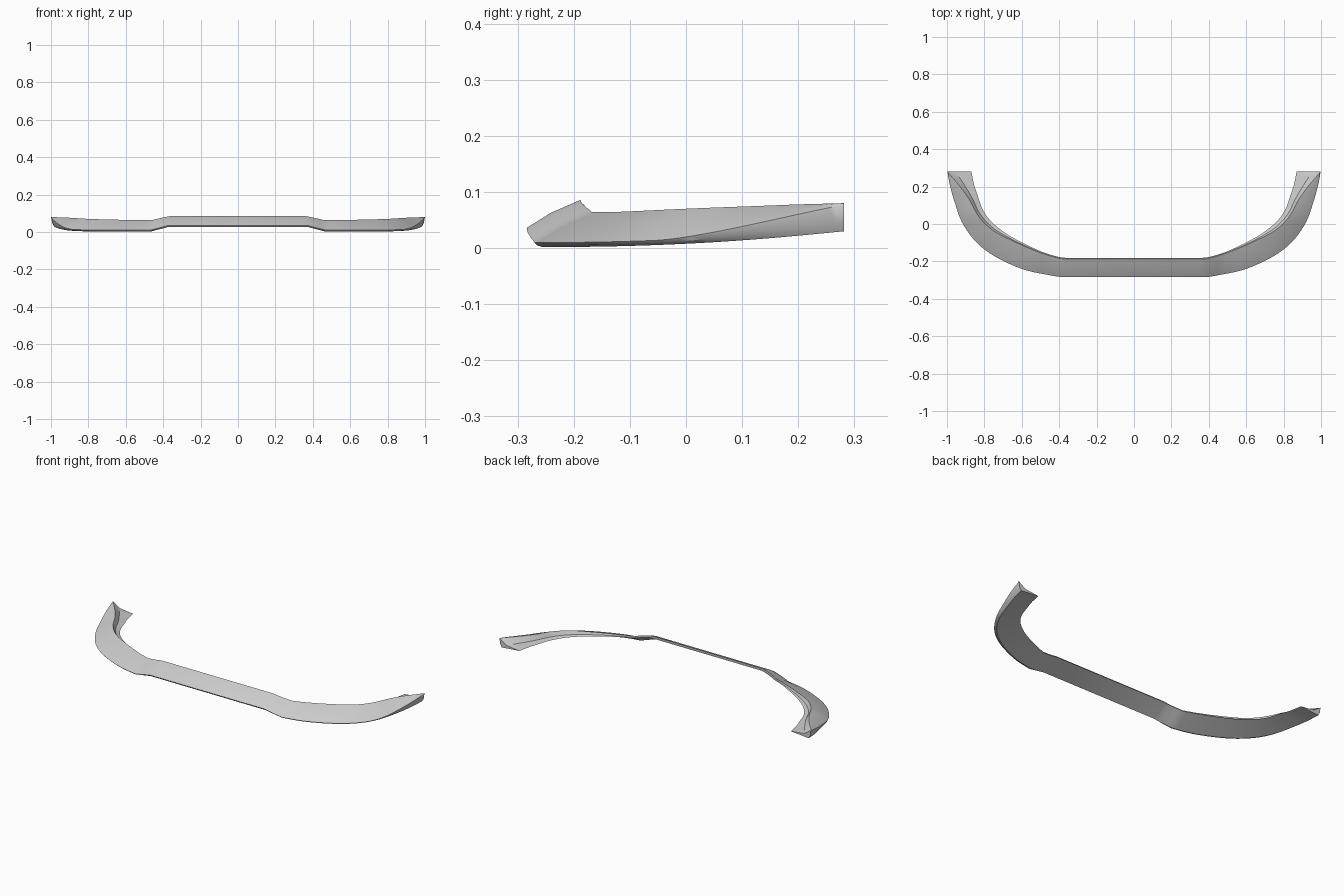
import bpy, bmesh
from mathutils import Vector

cube = bpy.data.objects.get("Cube")
if cube:
    bpy.data.objects.remove(cube, do_unlink=True)

# Plan rails of the left half, from the centre line to the rear tip
TOP = [(0, -.188), (.36, -.188), (.46, -.167), (.56, -.13), (.67, -.08),
       (.76, -.03), (.83, .04), (.88, .13), (.93, .2), (1, .282)]
OUTER = [(0, -.284), (.37, -.284), (.47, -.27), (.6, -.24), (.75, -.17),
         (.85, -.09), (.92, .01), (.96, .12), (.985, .21), (.998, .282)]
INNER = [(0, -.181), (.36, -.181), (.46, -.16), (.55, -.123), (.67, -.06),
         (.76, .01), (.81, .08), (.835, .15), (.855, .21), (.87, .282)]
STEPS = 5


def clamp(v):
    return max(0, min(1, v))


def lerp(a, b, t):
    return a + (b - a) * t


def refine(rail):
    """Straight centre span, then a smooth curve through the rest."""
    pts = [Vector(p) for p in rail]
    out = [pts[0]]
    for i in range(1, len(pts) - 1):
        p1, p2 = pts[i], pts[i + 1]
        m1 = (p2 - pts[i - 1]) / 2 if i > 1 else Vector((p2.x - p1.x, 0))
        m2 = (pts[i + 2] - p1) / 2 if i + 2 < len(pts) else p2 - p1
        for k in range(STEPS):
            t = k / STEPS
            out.append(p1 * (2*t**3 - 3*t**2 + 1) + m1 * (t**3 - 2*t**2 + t)
                       + p2 * (3*t**2 - 2*t**3) + m2 * (t**3 - t**2))
    return out + [pts[-1]]


def section(top, outer, inner):
    """Closed cross-section: top edge, outer skin, lower edge, inner hollow."""
    raised = clamp((.47 - outer.x) / .1)            # raised centre span
    back = clamp((outer.y + .25) / .53)             # rise toward the tips
    tip = clamp((outer.y + .05) / .33)
    low = .002 + .026 * raised + .028 * back ** 2
    z_top = .064 + .022 * raised + .016 * back
    z_out = lerp(low + .008, z_top - .003, tip ** 1.4)
    z_in = lerp(z_top - .009, .04, clamp((inner.x - .5) / .3))
    inward = (inner - outer).normalized()
    lower = outer + inward * lerp(.014, .006, raised)
    skin = top.lerp(outer, .55)
    z_skin = lerp(z_top, z_out, .5) + .002
    hollow = top.lerp(inner, .35)
    # under side follows the outer skin with a soft first turn
    turn = outer + inward * .004
    ring = [(top, z_top), (skin, z_skin), (outer, z_out),
            (turn, lerp(z_out, low, .6)), (lower, low),
            (inner, z_in), (hollow, lerp(z_top, z_in, .75))]
    return [(p.x, p.y, z) for p, z in ring]


# Lip: loft the sections along the rails and cap the rear tip
bm = bmesh.new()
rings = [[bm.verts.new(c) for c in section(*rails)]
         for rails in zip(refine(TOP), refine(OUTER), refine(INNER))]
for a, b in zip(rings, rings[1:]):
    for i in range(len(a)):
        j = (i + 1) % len(a)
        bm.faces.new((a[i], a[j], b[j], b[i]))
bm.faces.new(rings[-1])
for v in rings[0]:
    v.co.x = 0
bmesh.ops.recalc_face_normals(bm, faces=bm.faces)
# the centre end stays open, so make sure the skin points outward
if bm.faces[:][0].normal.z < 0:
    bmesh.ops.reverse_faces(bm, faces=bm.faces)
mesh = bpy.data.meshes.new("front_lip")
bm.to_mesh(mesh)
bm.free()
lip = bpy.data.objects.new("front_lip", mesh)
bpy.context.collection.objects.link(lip)

# Material
grey = bpy.data.materials.new("light_grey")
grey.use_nodes = True
colour = (.6, .6, .6, 1)
grey.diffuse_color = colour
grey.node_tree.nodes["Principled BSDF"].inputs["Base Color"].default_value = colour
mesh.materials.append(grey)

# Smooth shading with sharp edges, then the mirrored right half
bpy.ops.object.select_all(action='DESELECT')
lip.select_set(True)
bpy.context.view_layer.objects.active = lip
bpy.ops.object.shade_smooth_by_angle(angle=.6)
mirror = lip.modifiers.new("mirror", 'MIRROR')
mirror.use_clip = True
